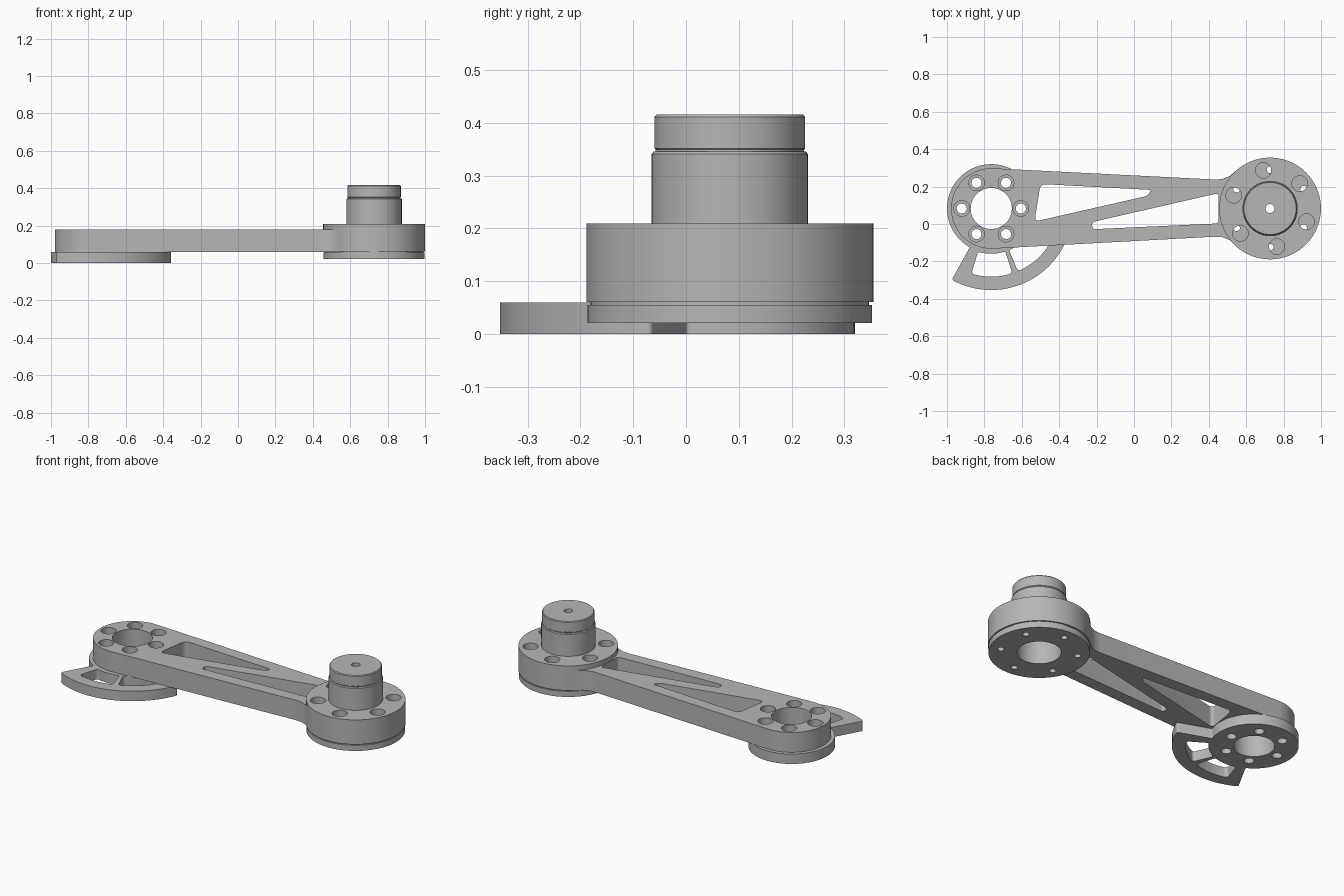
import bpy
import bmesh
from math import cos, sin, radians, pi
from mathutils import Vector

cube = bpy.data.objects.get("Cube")
if cube:
    bpy.data.objects.remove(cube, do_unlink=True)

grey = bpy.data.materials.new("satin grey")
grey.use_nodes = True
GREY = (0.47, 0.47, 0.47, 1)
grey.diffuse_color = GREY
grey.node_tree.nodes["Principled BSDF"].inputs["Base Color"].default_value = GREY

PIVOT = Vector((-0.763, 0.083))   # bored end of the arm
HUB = Vector((0.7275, 0.083))     # hub end of the arm


def arc(center, radius, start, end, steps):
    """Points along an arc, angles in degrees, both ends included."""
    angles = [radians(start + (end - start) * i / steps) for i in range(steps + 1)]
    return [center + radius * Vector((cos(a), sin(a))) for a in angles]


def circle(center, radius, steps=32):
    return arc(center, radius, 0, 360, steps)[:-1]


def bolt_circle(center, ring, radius, phase):
    """Six round holes spread evenly on a ring."""
    spots = arc(center, ring, phase, phase + 360, 6)[:-1]
    return [circle(spot, radius, 24) for spot in spots]


def rounded(points, radius, steps=6):
    """Round the sharp corners of a closed outline."""
    result = []
    for i, point in enumerate(points):
        p = Vector(point)
        to_prev = Vector(points[i - 1]) - p
        to_next = Vector(points[(i + 1) % len(points)]) - p
        if to_prev.angle(to_next) > radians(160):
            result.append(p)
            continue
        r = min(radius, 0.45 * to_prev.length, 0.45 * to_next.length)
        a, b = p + to_prev.normalized() * r, p + to_next.normalized() * r
        for k in range(steps + 1):
            t = k / steps
            result.append(a * (1 - t) ** 2 + p * 2 * t * (1 - t) + b * t * t)
    return result


def finish(obj):
    """Weld, orient, colour and shade a mesh part."""
    bm = bmesh.new()
    bm.from_mesh(obj.data)
    bmesh.ops.remove_doubles(bm, verts=bm.verts, dist=1e-5)
    bmesh.ops.recalc_face_normals(bm, faces=bm.faces)
    bm.to_mesh(obj.data)
    bm.free()
    obj.data.materials.clear()
    obj.data.materials.append(grey)
    bpy.ops.object.select_all(action="DESELECT")
    obj.select_set(True)
    bpy.context.view_layer.objects.active = obj
    bpy.ops.object.shade_smooth_by_angle(angle=radians(30))


def plate(name, z0, z1, outline, holes):
    """Extrude a flat outline with holes between two heights."""
    curve = bpy.data.curves.new(name, "CURVE")
    curve.dimensions = "2D"
    curve.fill_mode = "BOTH"
    curve.extrude = (z1 - z0) / 2
    for loop in [outline] + holes:
        spline = curve.splines.new("POLY")
        spline.points.add(len(loop) - 1)
        for point, co in zip(spline.points, loop):
            point.co = (co[0], co[1], 0, 1)
        spline.use_cyclic_u = True
    obj = bpy.data.objects.new(name, curve)
    obj.location.z = (z0 + z1) / 2
    bpy.context.collection.objects.link(obj)
    bpy.ops.object.select_all(action="DESELECT")
    obj.select_set(True)
    bpy.context.view_layer.objects.active = obj
    bpy.ops.object.convert(target="MESH")
    finish(bpy.context.view_layer.objects.active)


def lathe(name, center, profile, steps=64):
    """Spin a closed (radius, height) profile about a vertical axis."""
    bm = bmesh.new()
    verts = [bm.verts.new((r, 0, z)) for r, z in profile]
    edges = [bm.edges.new((verts[i - 1], verts[i])) for i in range(len(verts))]
    bmesh.ops.spin(bm, geom=verts + edges, cent=(0, 0, 0), axis=(0, 0, 1),
                   angle=2 * pi, steps=steps, use_merge=True)
    mesh = bpy.data.meshes.new(name)
    bm.to_mesh(mesh)
    bm.free()
    obj = bpy.data.objects.new(name, mesh)
    obj.location = (center.x, center.y, 0)
    bpy.context.collection.objects.link(obj)
    finish(obj)


# Sector plate: a disc with a fan-shaped flange that has two windows
fan = arc(PIVOT, 0.237, -20, 241, 56) + arc(PIVOT, 0.436, 241, 340, 24)
fan_windows = [
    rounded(arc(PIVOT, 0.242, a, a + 35, 5) + arc(PIVOT, 0.365, a + 35, a, 5), 0.03)
    for a in (-107, -67)
]
plate("sector_plate", 0, 0.06, rounded(fan, 0.03),
      [circle(PIVOT, 0.11, 48)] + bolt_circle(PIVOT, 0.158, 0.027, 0) + fan_windows)

# Arm: tapered bar with a round end, flared into the hub, two slanted windows
flare_top = [(0.43, 0.238), (0.47, 0.24), (0.51, 0.256), (0.56, 0.297)]
flare_bottom = [(0.56, -0.131), (0.51, -0.085), (0.47, -0.07), (0.43, -0.068)]
arm_outline = (arc(PIVOT, 0.215, 87, 273, 48) + flare_bottom[::-1]
               + arc(HUB, 0.265, 232, 128, 24) + flare_top[::-1])
upper_window = rounded([(-0.5, 0.214), (0.095, 0.182), (0.07, 0.15), (-0.532, 0.013)], 0.03)
lower_window = rounded([(-0.225, 0.01), (-0.222, -0.028), (0.452, 0.003), (0.452, 0.165)], 0.02)
plate("arm", 0.06, 0.18, arm_outline,
      [circle(PIVOT, 0.11, 48), upper_window, lower_window]
      + bolt_circle(PIVOT, 0.158, 0.042, 0))

# Hub: retaining ring, recessed groove and housing with bolt pockets
bore = circle(HUB, 0.118, 48)
screw_holes = bolt_circle(HUB, 0.207, 0.018, 30)
plate("hub_retaining_ring", 0.021, 0.055, circle(HUB, 0.27, 72), [bore] + screw_holes)
plate("hub_groove", 0.055, 0.061, circle(HUB, 0.264, 72), [bore] + screw_holes)
plate("hub_housing", 0.061, 0.209, circle(HUB, 0.272, 72),
      [bore] + bolt_circle(HUB, 0.207, 0.042, 40))

# Stepped hollow shaft with a centre hole in its top
lathe("shaft", HUB, [
    (0.118, 0.209), (0.148, 0.209), (0.148, 0.341), (0.144, 0.346), (0.141, 0.346),
    (0.141, 0.35), (0.143, 0.352), (0.143, 0.411), (0.139, 0.416),
    (0.024, 0.416), (0.024, 0.33), (0.118, 0.33)])
